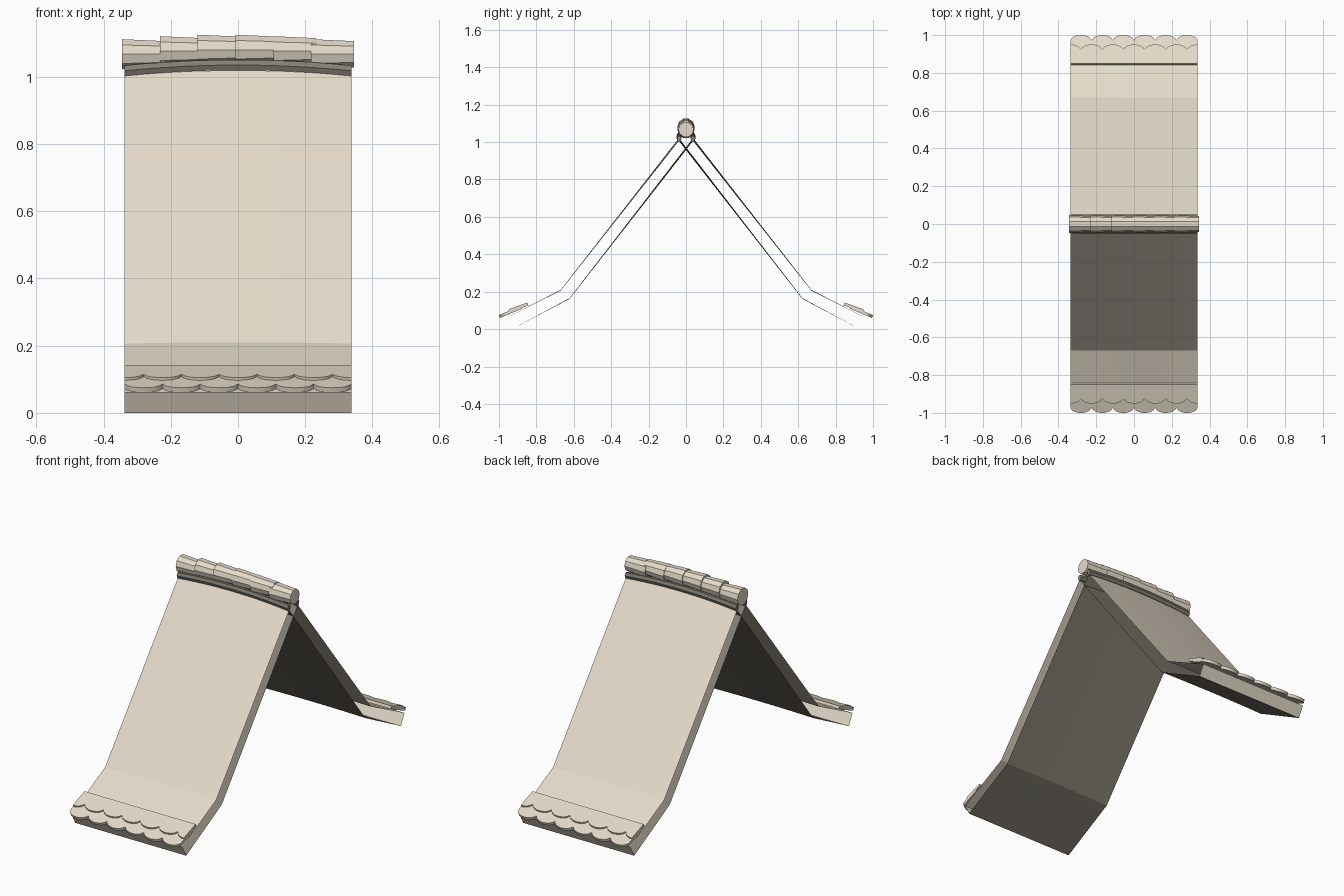
import bpy, bmesh, math
from mathutils import Vector

cube = bpy.data.objects.get("Cube")
if cube:
    bpy.data.objects.remove(cube, do_unlink=True)

HALF = 0.337      # half width of the roof along x


def make_material(name, rgb):
    mat = bpy.data.materials.new(name)
    mat.use_nodes = True
    mat.diffuse_color = (*rgb, 1)
    bsdf = next(n for n in mat.node_tree.nodes if n.type == 'BSDF_PRINCIPLED')
    bsdf.inputs["Base Color"].default_value = (*rgb, 1)
    bsdf.inputs["Roughness"].default_value = 0.8
    return mat


clay = make_material("warm_beige", (0.78, 0.705, 0.585))
timber = make_material("dark_taupe", (0.235, 0.214, 0.178))


def crown(x):
    """Sideways bow: 1 in the middle, 0 at the gable ends."""
    return 1 - (x / HALF) ** 2


def finish(name, bm, materials, mirror=False, smooth=False, recalc=True):
    if recalc:
        bmesh.ops.recalc_face_normals(bm, faces=bm.faces)
    mesh = bpy.data.meshes.new(name)
    bm.to_mesh(mesh)
    bm.free()
    for mat in materials:
        mesh.materials.append(mat)
    ob = bpy.data.objects.new(name, mesh)
    bpy.context.collection.objects.link(ob)
    if mirror:
        mod = ob.modifiers.new("back_copy", 'MIRROR')
        mod.use_axis = (False, True, False)
        mod.use_mirror_merge = False
    if smooth:
        bpy.ops.object.select_all(action='DESELECT')
        ob.select_set(True)
        bpy.context.view_layer.objects.active = ob
        bpy.ops.object.shade_smooth_by_angle(angle=math.radians(20))


def loft(bm, rings, closed, caps=False, dark_from=None):
    """Join equal point rows with quads; sides from dark_from on get slot 1."""
    rows = [[bm.verts.new(p) for p in ring] for ring in rings]
    n = len(rows[0])
    for a, b in zip(rows, rows[1:]):
        for i in range(n if closed else n - 1):
            j = (i + 1) % n
            face = bm.faces.new((a[i], a[j], b[j], b[i]))
            if dark_from is not None and i >= dark_from:
                face.material_index = 1
    if caps:
        bm.faces.new(rows[0])
        bm.faces.new(rows[-1])


def stations(count):
    return [-HALF + 2 * HALF * i / count for i in range(count + 1)]


# Roof slope: beige outer sheet and eave face, dark inner sheet, open gables (y, z, bow)
profile = [(-0.04, 1.003, 0.016), (-0.67, 0.206, 0.004), (-0.962, 0.06, 0),
           (-0.93, 0.0, 0), (-0.622, 0.162, 0.004), (0.036, 1.003, 0.016)]
bm = bmesh.new()
loft(bm, [[(x, y, z + b * crown(x)) for y, z, b in profile]
          for x in stations(12)], closed=False, dark_from=3)
finish("roof_slope", bm, [clay, timber], mirror=True, smooth=True, recalc=False)

# Dark ridge bar under the cap tiles, on both sides of the ridge
bm = bmesh.new()
section = [(math.cos(a) * 0.013, math.sin(a) * 0.018)
           for a in (math.tau * i / 6 for i in range(6))]
loft(bm, [[(x, -0.037 + dy, 1.018 + dz + 0.017 * crown(x)) for dy, dz in section]
          for x in stations(12)], closed=True, caps=True)
finish("ridge_bar", bm, [timber], mirror=True, smooth=True)


# Ridge cap tiles: overlapping level tapered drums, stepped along the bow
def ridge_tile(index, sides=10):
    x0 = -0.345 + index * 0.1125
    x1 = x0 + 0.1275
    z = 1.061 + 0.02 * crown((x0 + x1) / 2)
    rings = []
    for x, r in ((x0, 0.047), (x1, 0.041)):
        rings.append([(x, r * math.cos(math.tau * k / sides),
                       z + r * math.sin(math.tau * k / sides))
                      for k in range(sides)])
    bm = bmesh.new()
    loft(bm, rings, closed=True, caps=True)
    finish(f"ridge_tile_{index + 1}", bm, [clay])


for i in range(6):
    ridge_tile(i)


# Eave tiles: rows of thin plates with rounded lower edges
def eave_row(name, back, front, offset, depth=0.036, thick=0.016):
    back, front = Vector((0, *back)), Vector((0, *front))
    down = (front - back).normalized()
    length = (front - back).length
    up = down.cross(Vector((1, 0, 0)))
    if up.z < 0:
        up = -up
    pitch = 2 * HALF / 6
    bm = bmesh.new()
    for i in range(7):
        mid = -HALF + pitch * (i + offset)
        ts = [k / 6 for k in range(-6, 7) if abs(mid + k / 6 * pitch / 2) <= HALF + 0.001]
        if len(ts) < 2:
            continue
        edge = [(mid + t * pitch / 2,
                 length - depth * (1 - math.sqrt(1 - (0.98 * t) ** 2))) for t in ts]
        outline = [(edge[0][0], 0)] + edge + [(edge[-1][0], 0)]
        lower = [Vector((x, 0, 0)) + back + down * d for x, d in outline]
        loft(bm, [lower, [p + up * thick for p in lower]], closed=True, caps=True)
    finish(name, bm, [clay], mirror=True)


eave_row("upper_eave_tiles", (-0.843, 0.127), (-0.945, 0.09), 0)
eave_row("lower_eave_tiles", (-0.875, 0.11), (-0.994, 0.06), 0.5)
